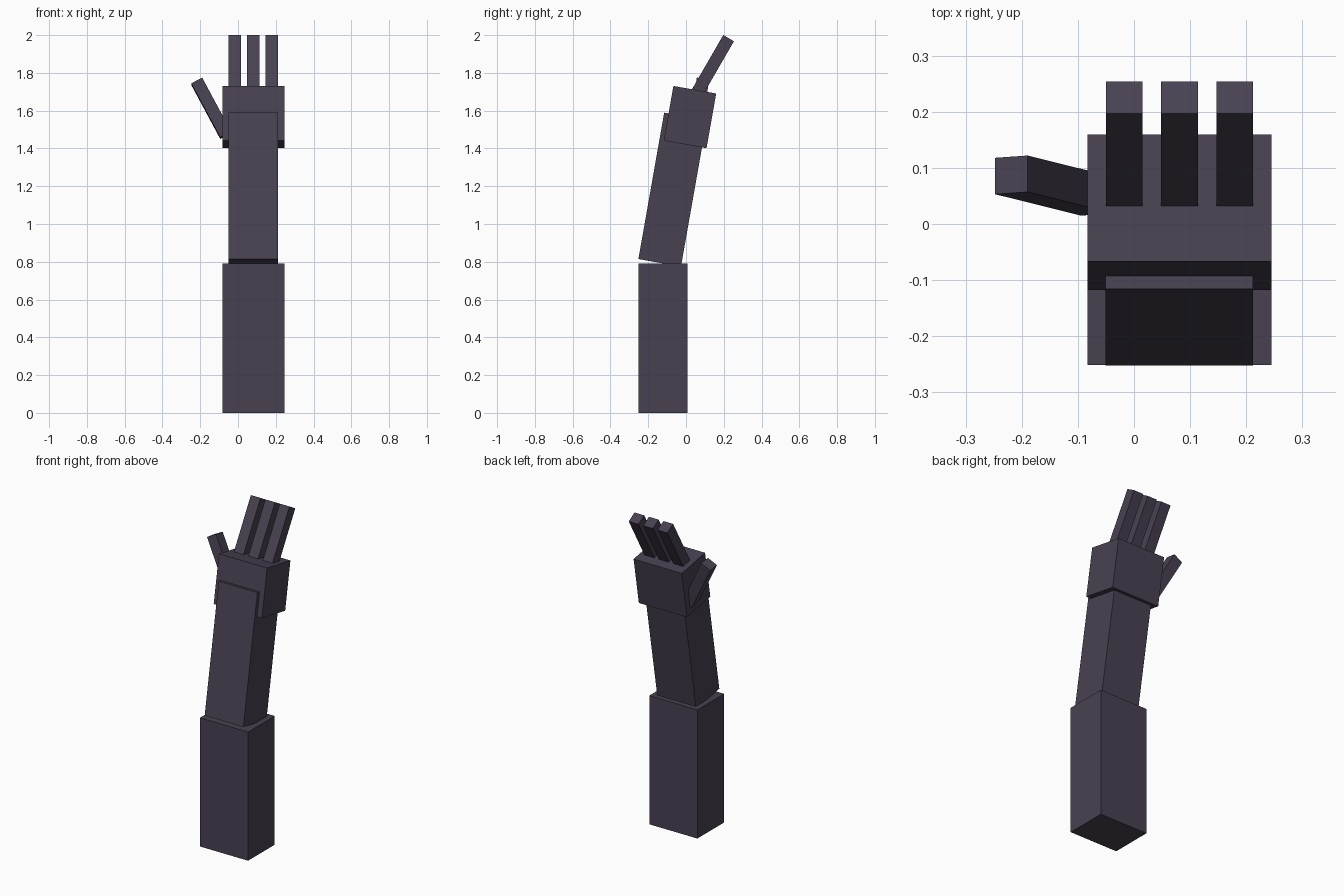
import bpy
from math import radians
from mathutils import Matrix, Vector

if "Cube" in bpy.data.objects:
    bpy.data.objects.remove(bpy.data.objects["Cube"])

skin = bpy.data.materials.new("dusky_purple_grey")
skin.diffuse_color = (0.066, 0.053, 0.083, 1.0)
skin.use_nodes = True
skin.node_tree.nodes["Principled BSDF"].inputs["Base Color"].default_value = skin.diffuse_color


def block(name, centre, size, lean=0.0, splay=0.0):
    """Box leaning back (towards +y) and splayed sideways (towards -x), in degrees."""
    bpy.ops.mesh.primitive_cube_add(size=1)
    ob = bpy.context.object
    ob.name = name
    rot = Matrix.Rotation(radians(-lean), 4, 'X') @ Matrix.Rotation(radians(-splay), 4, 'Y')
    ob.data.transform(rot @ Matrix.Diagonal((*size, 1.0)))
    ob.location = Vector(centre)
    ob.data.materials.append(skin)
    return ob


MID = 0.081          # shared centre line of the arm in x
DIGIT = (0.0655, 0.0655, 0.33)

# Arm segments
block("upper_arm", (MID, -0.122, 0.396), (0.328, 0.259, 0.792))
block("forearm", (MID, -0.071, 1.182), (0.263, 0.229, 0.787), lean=10)
block("palm", (MID, 0.021, 1.566), (0.328, 0.230, 0.294), lean=10)

# Three fingers bent further back
for i in (-1, 0, 1):
    block(f"finger_{i + 2}", (MID + i * 0.0985, 0.143, 1.841), DIGIT, lean=30)

# Thumb splayed off the side of the palm
block("thumb", (-0.142, 0.0685, 1.613), (0.0655, 0.0655, 0.326), lean=7.6, splay=28)
